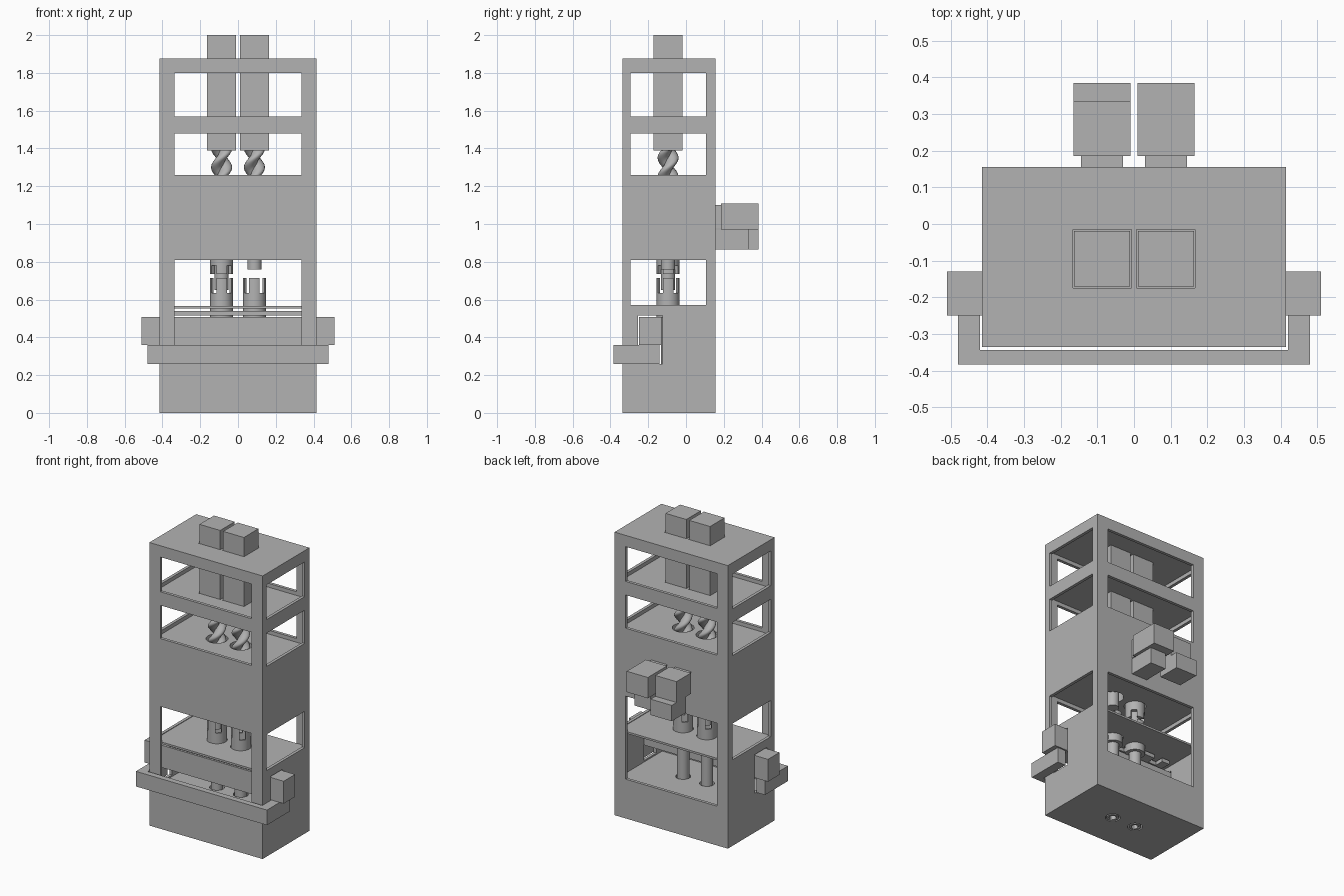
import bpy, bmesh, math
from mathutils import Matrix

cube = bpy.data.objects.get("Cube")
if cube:
    bpy.data.objects.remove(cube, do_unlink=True)

grey = bpy.data.materials.new("plain_grey")
grey.use_nodes = True
COLOR = (0.45, 0.45, 0.45, 1)
grey.diffuse_color = COLOR
grey.node_tree.nodes["Principled BSDF"].inputs["Base Color"].default_value = COLOR

CX, CY = 0.087, -0.095      # axes of the two stations


def finish(name, bm, smooth=False):
    bmesh.ops.recalc_face_normals(bm, faces=bm.faces)
    mesh = bpy.data.meshes.new(name)
    bm.to_mesh(mesh)
    bm.free()
    mesh.materials.append(grey)
    ob = bpy.data.objects.new(name, mesh)
    bpy.context.collection.objects.link(ob)
    if smooth:
        bpy.ops.object.select_all(action='DESELECT')
        ob.select_set(True)
        bpy.context.view_layer.objects.active = ob
        bpy.ops.object.shade_smooth_by_angle(angle=math.radians(40))
    return ob


def box(name, x, y, z, turn=0):
    bm = bmesh.new()
    bmesh.ops.create_cube(bm, size=1)
    spans = (x, y, z)
    for v in bm.verts:
        for i, (a, b) in enumerate(spans):
            v.co[i] = (a + b) / 2 + v.co[i] * (b - a)
    if turn:
        mid = Matrix.Translation(((x[0] + x[1]) / 2, (y[0] + y[1]) / 2, 0))
        bm.transform(mid @ Matrix.Rotation(turn, 4, 'Z') @ mid.inverted())
    return finish(name, bm)


def rod(name, x, r, z, smooth=True):
    bm = bmesh.new()
    bmesh.ops.create_cone(bm, cap_ends=True, segments=32, radius1=r, radius2=r,
                          depth=z[1] - z[0],
                          matrix=Matrix.Translation((x, CY, (z[0] + z[1]) / 2)))
    return finish(name, bm, smooth)


def cut(target, cutters):
    for c in cutters:
        mod = target.modifiers.new("cut", 'BOOLEAN')
        mod.operation = 'DIFFERENCE'
        mod.solver = 'EXACT'
        mod.object = c
        c.hide_render = True
    bpy.context.view_layer.update()
    done = bpy.data.meshes.new_from_object(
        target.evaluated_get(bpy.context.evaluated_depsgraph_get()))
    target.modifiers.clear()
    target.data = done
    for c in cutters:
        bpy.data.objects.remove(c, do_unlink=True)


def slots(x, z):
    """Crossed cutters that notch a tube into four fingers."""
    return [box("slot_cutter", (x - 0.1, x + 0.1), (CY - 0.018, CY + 0.018), z, math.pi * k / 4)
            for k in (1, 3)]


def auger(name, x, z0, z1, steps=60, sides=24, lead=0.2):
    bm = bmesh.new()
    rings = []
    for i in range(steps + 1):
        z = z0 + (z1 - z0) * i / steps
        ring = []
        for k in range(sides):
            a = math.tau * k / sides
            r = 0.02 + 0.036 * abs(math.cos(a)) ** 1.5
            t = a + math.tau * z / lead
            ring.append(bm.verts.new((x + r * math.cos(t), CY + r * math.sin(t), z)))
        rings.append(ring)
    for low, high in zip(rings, rings[1:]):
        for k in range(sides):
            n = (k + 1) % sides
            bm.faces.new((low[k], low[n], high[n], high[k]))
    bm.faces.new(rings[0])
    bm.faces.new(rings[-1])
    return finish(name, bm, True)


# Hollow tower: windows through the walls, slightly larger rooms inside
tower = box("tower_frame", (-0.415, 0.415), (-0.335, 0.155), (0, 1.875))
cutters = []
for z0, z1, side_z0 in ((1.57, 1.8, 1.57), (1.26, 1.48, 1.26), (0.26, 0.81, 0.57)):
    cutters.append(box("window_cutter", (-0.335, 0.335), (-1, 1), (z0, z1)))
    cutters.append(box("window_cutter", (-1, 1), (-0.295, 0.105), (side_z0, z1)))
    cutters.append(box("room_cutter", (-0.395, 0.395), (-0.315, 0.135),
                       (z0 - (0.01 if z0 < 1 else 0.025), z1 + 0.025)))
cutters.append(box("slide_cutter", (-1, 1), (-0.255, -0.125), (0.26, 0.515)))
for x in (-CX, CX):
    cutters.append(box("motor_cutter", (x - 0.08, x + 0.08), (CY - 0.08, CY + 0.08), (1.4, 2.1)))
    cutters.append(rod("bore_cutter", x, 0.066, (0.7, 1.35)))
    cutters.append(rod("drain_cutter", x, 0.045, (-0.1, 0.4)))
cut(tower, cutters)

# Thin shelf carrying the cups
shelf = box("cup_shelf", (-0.395, 0.395), (-0.315, 0.135), (0.553, 0.566))
cut(shelf, [rod("shelf_cutter", x, 0.062, (0.5, 0.6)) for x in (-CX, CX)])

# Notched comb plate under the shelf
comb = box("comb_plate", (-0.335, 0.335), (-0.25, -0.07), (0.515, 0.54))
cut(comb, [rod("comb_cutter", x, 0.061, (0.4, 0.6)) for x in (-CX, CX)]
    + [box("notch_cutter", (x - 0.03, x + 0.03), (-0.13, 0), (0.4, 0.6))
       for x in (-0.25, 0, 0.25)])

# Cross slide and the bracket wrapped around the front
box("cross_slide", (-0.51, 0.51), (-0.25, -0.13), (0.36, 0.508))
box("front_bar", (-0.48, 0.48), (-0.383, -0.344), (0.26, 0.36))
for side, s in (("right", -1), ("left", 1)):
    xs = sorted((s * 0.42, s * 0.48))
    box(side + "_bracket_arm", xs, (-0.344, -0.14), (0.26, 0.36))

# Two stations: motor, auger, slotted cup and drain tube
for side, x in (("right", -CX), ("left", CX)):
    box(side + "_motor", (x - 0.076, x + 0.076), (CY - 0.076, CY + 0.076), (1.39, 2))
    auger(side + "_auger", x, 1.1, 1.395)
    cup = rod(side + "_cup", x, 0.06, (0.505, 0.715))
    cut(cup, [rod("cup_cutter", x, 0.045, (0.56, 0.8))] + slots(x, (0.635, 0.8)))
    tube = rod(side + "_drain_tube", x, 0.037, (0, 0.51))
    cut(tube, [rod("tube_cutter", x, 0.022, (-0.1, 0.3))])

# Lowered nozzle with sleeve on one side, raised nozzle on the other
sleeve = rod("right_nozzle_sleeve", -CX, 0.06, (0.735, 0.9))
cut(sleeve, slots(-CX, (0.7, 0.78)))
rod("right_nozzle", -CX, 0.038, (0.65, 0.9))
rod("left_nozzle", CX, 0.038, (0.76, 0.9))

# Drive boxes on the back
for side, s in (("right", -1), ("left", 1)):
    xs = sorted((s * 0.03, s * 0.145))
    box(side + "_drive_neck", xs, (0.15, 0.24), (0.975, 1.1))
box("left_drive_box", (0.01, 0.165), (0.185, 0.385), (0.97, 1.108))
box("left_lower_box", (0.03, 0.145), (0.15, 0.33), (0.865, 0.97))
box("right_drive_box", (-0.165, -0.01), (0.185, 0.335), (0.97, 1.108))
box("right_lower_box", (-0.165, -0.01), (0.235, 0.385), (0.865, 0.97))
